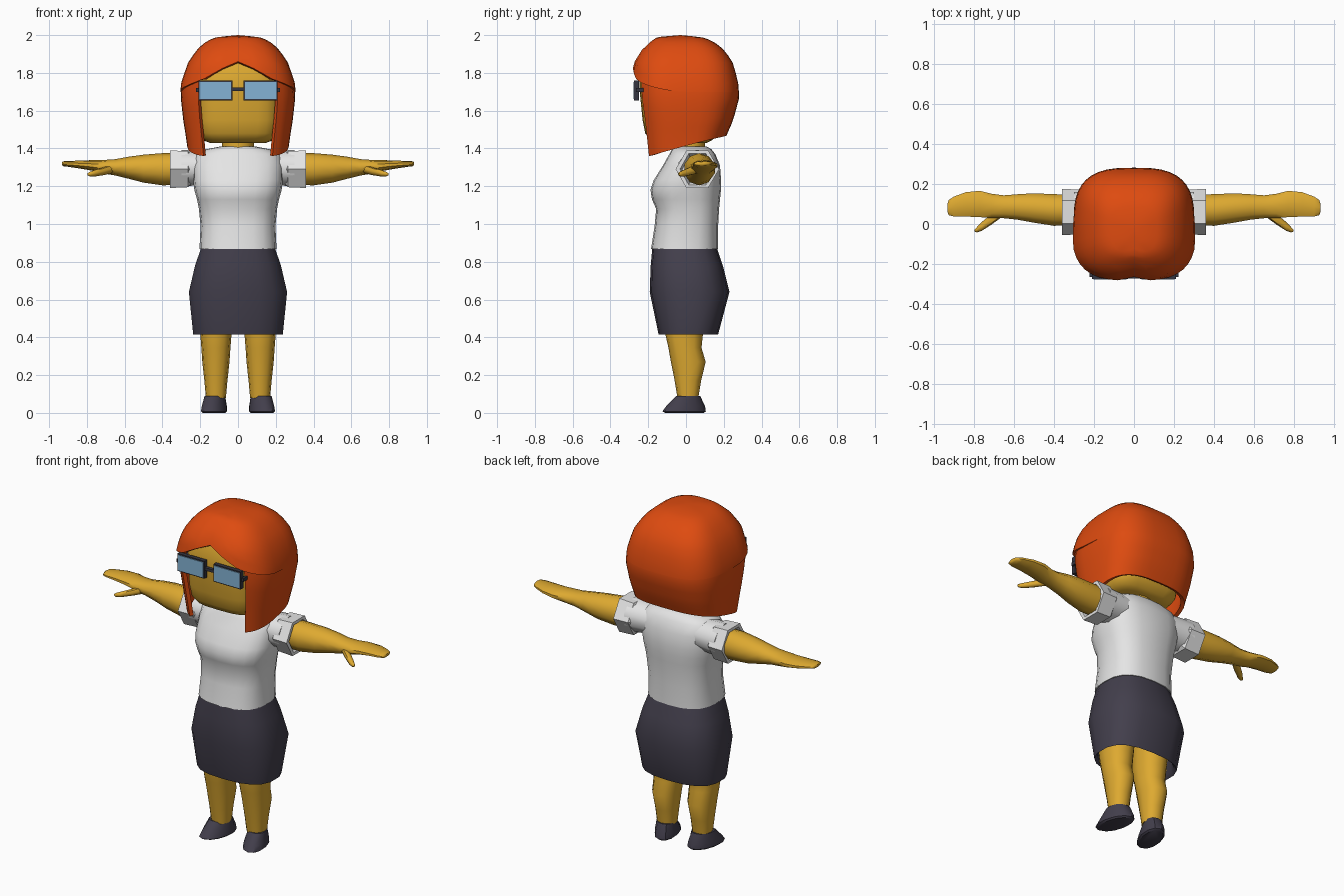
import bpy, bmesh
from math import sin, cos, pi, radians
from mathutils import Vector

cube = bpy.data.objects.get("Cube")
if cube:
    bpy.data.objects.remove(cube, do_unlink=True)


def material(name, rgb):
    m = bpy.data.materials.new(name)
    m.use_nodes = True
    m.diffuse_color = (*rgb, 1)
    bsdf = m.node_tree.nodes["Principled BSDF"]
    bsdf.inputs["Base Color"].default_value = (*rgb, 1)
    bsdf.inputs["Roughness"].default_value = 0.8
    return m


SKIN = material("golden_skin", (0.73, 0.40, 0.03))
HAIR = material("orange_hair", (0.73, 0.07, 0.005))
WHITE = material("white_cloth", (0.78, 0.78, 0.78))
DARK = material("charcoal_cloth", (0.055, 0.049, 0.072))
FRAME = material("dark_frame", (0.035, 0.035, 0.05))
LENS = material("blue_lens", (0.23, 0.45, 0.66))


def finish(name, bm, mat, angle=50, thickness=0, recalc=True):
    if recalc:
        bmesh.ops.recalc_face_normals(bm, faces=bm.faces)
    mesh = bpy.data.meshes.new(name)
    bm.to_mesh(mesh)
    bm.free()
    mesh.materials.append(mat)
    ob = bpy.data.objects.new(name, mesh)
    bpy.context.collection.objects.link(ob)
    bpy.ops.object.select_all(action="DESELECT")
    ob.select_set(True)
    bpy.context.view_layer.objects.active = ob
    if thickness:
        mod = ob.modifiers.new("thickness", "SOLIDIFY")
        mod.thickness, mod.offset = thickness, -1
        bpy.ops.object.modifier_apply(modifier=mod.name)
    bpy.ops.object.shade_smooth_by_angle(angle=radians(angle))
    return ob


def power(v, e):
    return (1 if v >= 0 else -1) * abs(v) ** e


def oval(sides, n, turn=0.0):
    """Unit superellipse points, starting at the front."""
    angles = [2 * pi * (i + turn) / sides for i in range(sides)]
    return [(power(sin(a), 2 / n), -power(cos(a), 2 / n)) for a in angles]


def loft(name, rings, mat, angle=50):
    bm = bmesh.new()
    rows = [[bm.verts.new(p) for p in ring] for ring in rings]
    n = len(rows[0])
    for a, b in zip(rows, rows[1:]):
        for i in range(n):
            j = (i + 1) % n
            bm.faces.new((a[i], a[j], b[j], b[i]))
    bm.faces.new(rows[0])
    bm.faces.new(rows[-1])
    return finish(name, bm, mat, angle)


def upright(name, rows, mat, sides=16, n=2.6, cx=0, shear=0, angle=50):
    """Rows of height, half width, front y, back y."""
    rings = []
    for z, w, f, b in rows:
        ring = []
        for u, v in oval(sides, n):
            y = (f + b) / 2 + v * (b - f) / 2
            ring.append((cx + u * w + shear * y, y, z))
        rings.append(ring)
    return loft(name, rings, mat, angle)


def sideways(name, rows, mat, s, sides=8, n=2, turn=0.0, angle=50):
    """Rows of x, centre y, centre z, half depth, half height."""
    rings = [[(s * x, y + u * ry, z + v * rz) for u, v in oval(sides, n, turn)]
             for x, y, z, ry, rz in rows]
    return loft(name, rings, mat, angle)


def box(name, lo, hi, mat):
    bm = bmesh.new()
    lo, hi = Vector(lo), Vector(hi)
    bmesh.ops.create_cube(bm, size=1)
    for v in bm.verts:
        v.co = (lo + hi) / 2 + v.co * (hi - lo)
    return finish(name, bm, mat, 30)


# Body and clothes
upright("skirt", [(0.6, 0.21, -0.15, 0.17), (0.43, 0.225, -0.13, 0.155),
                  (0.415, 0.24, -0.145, 0.17), (0.64, 0.263, -0.192, 0.23),
                  (0.78, 0.23, -0.187, 0.195), (0.875, 0.197, -0.178, 0.163)], DARK, 18)
upright("shirt", [(0.868, 0.204, -0.185, 0.17), (0.99, 0.198, -0.166, 0.17),
                  (1.08, 0.207, -0.158, 0.175), (1.13, 0.217, -0.18, 0.18),
                  (1.18, 0.231, -0.188, 0.185), (1.23, 0.238, -0.172, 0.186),
                  (1.31, 0.24, -0.122, 0.18), (1.37, 0.225, -0.088, 0.155),
                  (1.395, 0.17, -0.075, 0.135), (1.41, 0.095, -0.06, 0.11)], WHITE, 20)
upright("neck", [(1.3, 0.085, -0.065, 0.1), (1.5, 0.085, -0.065, 0.1)], SKIN, 12, 2)

# Head
upright("head", [(1.43, 0.15, -0.15, 0.11), (1.445, 0.19, -0.19, 0.14),
                 (1.48, 0.216, -0.216, 0.17), (1.55, 0.226, -0.23, 0.19),
                 (1.7, 0.228, -0.245, 0.2), (1.82, 0.22, -0.245, 0.2),
                 (1.88, 0.17, -0.21, 0.15)], SKIN, 24, 3.6)

# Limbs
for s, side in ((1, "left"), (-1, "right")):
    sideways(side + "_sleeve", [(0.12, 0.055, 1.3, 0.1, 0.085),
                                (0.3, 0.06, 1.295, 0.105, 0.098)], WHITE, s, 10)
    sideways(side + "_cuff", [(0.25, 0.06, 1.29, 0.09, 0.09), (0.265, 0.06, 1.29, 0.112, 0.11),
                              (0.36, 0.06, 1.29, 0.115, 0.115), (0.36, 0.06, 1.29, 0.092, 0.095),
                              (0.33, 0.06, 1.29, 0.08, 0.08)],
             WHITE, s, 6, 2, 0.5, 30)
    sideways(side + "_arm", [(0.28, 0.07, 1.29, 0.08, 0.084), (0.4, 0.07, 1.29, 0.083, 0.085),
                             (0.5, 0.08, 1.293, 0.077, 0.074), (0.58, 0.085, 1.298, 0.067, 0.058),
                             (0.65, 0.086, 1.3, 0.06, 0.043), (0.71, 0.09, 1.303, 0.064, 0.036),
                             (0.77, 0.1, 1.31, 0.069, 0.028), (0.84, 0.098, 1.315, 0.064, 0.021),
                             (0.9, 0.087, 1.318, 0.052, 0.015), (0.925, 0.082, 1.319, 0.04, 0.013),
                             (0.932, 0.08, 1.32, 0.02, 0.008)], SKIN, s, 10)
    sideways(side + "_thumb", [(0.66, 0.065, 1.295, 0.03, 0.025), (0.71, 0.025, 1.28, 0.027, 0.021),
                               (0.76, -0.012, 1.268, 0.022, 0.017),
                               (0.785, -0.029, 1.264, 0.013, 0.012),
                               (0.797, -0.033, 1.263, 0.004, 0.005)], SKIN, s, 8)
    upright(side + "_leg", [(0.08, 0.053, -0.045, 0.065), (0.17, 0.061, -0.06, 0.08),
                            (0.27, 0.072, -0.08, 0.104), (0.345, 0.077, -0.093, 0.082),
                            (0.42, 0.083, -0.11, 0.09), (0.56, 0.09, -0.12, 0.11)],
            SKIN, 12, 2.3, s * 0.117)
    upright(side + "_shoe", [(0, 0.057, -0.11, 0.095), (0.008, 0.066, -0.125, 0.105),
                             (0.035, 0.064, -0.105, 0.101), (0.09, 0.055, -0.05, 0.075)],
            DARK, 12, 2.1, s * 0.125, -s * 0.2, 40)

# Hair: a domed shell with an arched fringe, open at the face
PROFILE = [(2.0, 0, 0, 0), (1.99, 0.11, -0.13, 0.1), (1.97, 0.165, -0.17, 0.15),
           (1.92, 0.22, -0.23, 0.205), (1.85, 0.265, -0.268, 0.25), (1.75, 0.296, -0.274, 0.276),
           (1.67, 0.303, -0.27, 0.282), (1.55, 0.29, -0.25, 0.25), (1.47, 0.277, -0.24, 0.215),
           (1.36, 0.262, -0.226, 0.17)]
FRINGE = [(0, 1.86), (0.2, 1.815), (0.5, 1.765), (0.9, 1.735), (1.5, 1.7), (3.2, 1.7)]
COLS, CAP, LOW = 40, 10, 6


def lerp_table(table, x, col=1):
    for a, b in zip(table, table[1:]):
        if min(a[0], b[0]) <= x <= max(a[0], b[0]):
            return a[col] + (b[col] - a[col]) * (x - a[0]) / (b[0] - a[0])
    return table[-1][col]


def level(z):
    """Profile position, as a fractional row number, of a height."""
    return lerp_table([(row[0], i) for i, row in enumerate(PROFILE)], z)


def hair_point(a, t, grow=0):
    i = min(int(t), len(PROFILE) - 2)
    z, w, f, b = [p + (q - p) * (t - i) for p, q in zip(PROFILE[i], PROFILE[i + 1])]
    x, y = power(sin(a), 0.68), -power(cos(a), 0.68)
    shift = -0.03 * max(0, 1 - t / 3)
    return Vector((x * (w + grow), shift + y * ((b if y > 0 else -f) + grow), z))


bm = bmesh.new()
top = bm.verts.new((0, -0.03, 2.0))
columns = []
for c in range(COLS):
    a = 2 * pi * c / COLS
    away = min(a, 2 * pi - a)
    edge = level(lerp_table(FRINGE, away))
    lip = 0.014 * max(0, min(1, (1.7 - away) / 0.5))
    if c == 0:
        lip = 0.002
    col = [hair_point(a, edge * r / CAP, lip * (r / CAP) ** 2) for r in range(1, CAP + 1)]
    if 4 <= c <= COLS - 4:
        y = hair_point(a, level(1.42)).y
        end = level(max(1.36, 1.36 + 0.27 * (y + 0.2)))
        col += [hair_point(a, edge + (end - edge) * r / LOW) for r in range(LOW + 1)]
    columns.append([bm.verts.new(p) for p in col])
for c in range(COLS):
    p, q = columns[c], columns[(c + 1) % COLS]
    bm.faces.new((top, p[0], q[0]))
    for r in range(min(len(p), len(q)) - 1):
        bm.faces.new((p[r], p[r + 1], q[r + 1], q[r]))
finish("hair", bm, HAIR, 45, 0.022, False)

# Glasses
for s, side in ((1, "left"), (-1, "right")):
    x0, x1 = sorted((s * 0.03, s * 0.21))
    z0, z1, t = 1.655, 1.76, 0.007
    box(side + "_lens_frame", (x0, -0.274, z0), (x1, -0.25, z1), FRAME)
    box(side + "_lens", (x0 + t, -0.278, z0 + t), (x1 - t, -0.272, z1 - t), LENS)
    xa, xb = sorted((s * 0.205, s * 0.222))
    box(side + "_temple", (xa, -0.265, 1.7), (xb, -0.1, 1.72), FRAME)
box("glasses_bridge", (-0.035, -0.272, 1.705), (0.035, -0.252, 1.722), FRAME)
